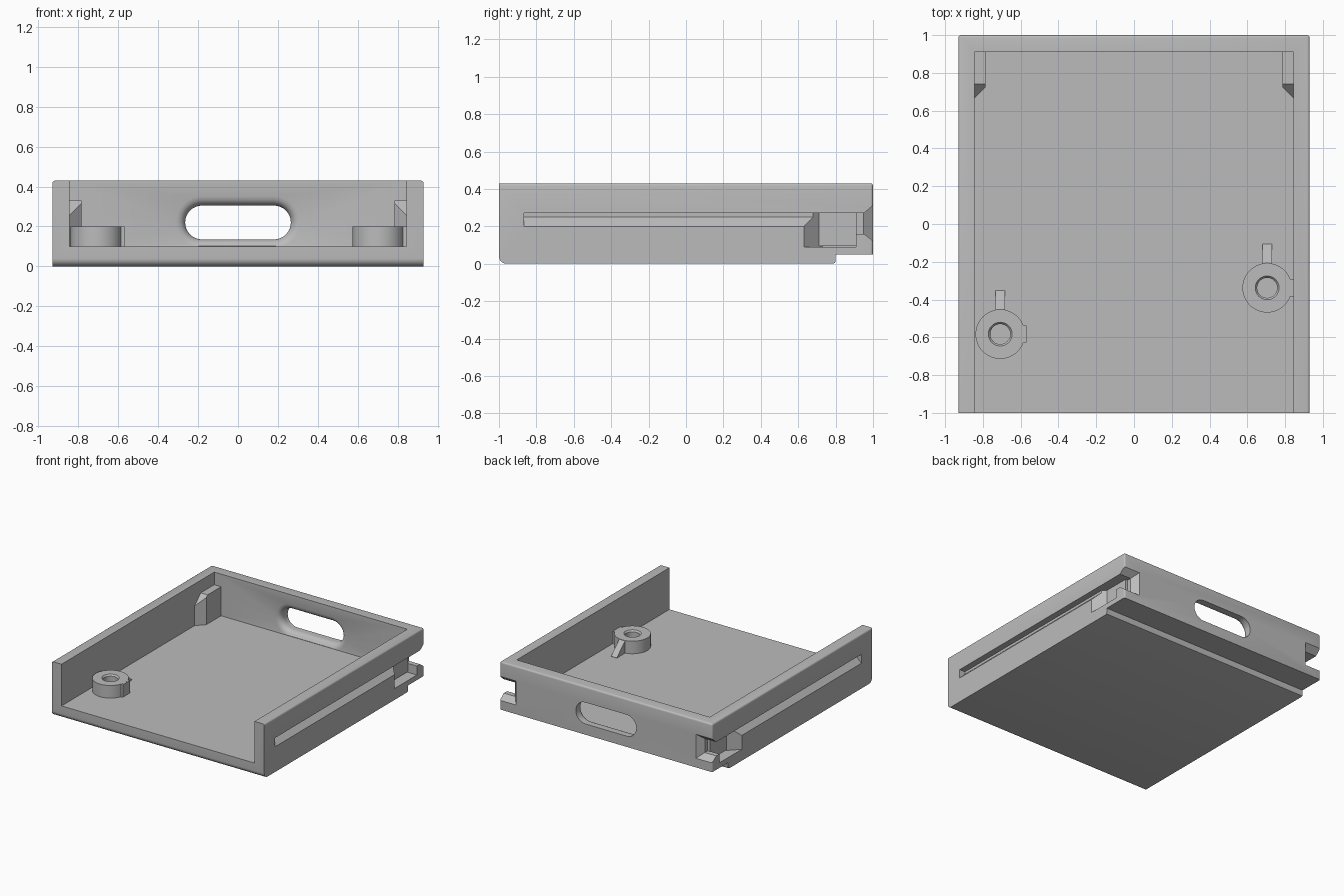
import bpy, bmesh
from math import sin, cos, pi, sqrt, radians

default = bpy.data.objects.get("Cube")
if default:
    bpy.data.objects.remove(default, do_unlink=True)

grey = bpy.data.materials.new("plain grey")
grey.use_nodes = True
grey.diffuse_color = (0.5, 0.5, 0.5, 1)
grey.node_tree.nodes["Principled BSDF"].inputs["Base Color"].default_value = (0.5, 0.5, 0.5, 1)

W, TOP, FLOOR = 0.93, 0.43, 0.1       # half width, height, floor height
IN_X, IN_Y = 0.845, 0.91              # inner faces of the walls


def finish(name, bm):
    bmesh.ops.recalc_face_normals(bm, faces=bm.faces[:])
    mesh = bpy.data.meshes.new(name)
    bm.to_mesh(mesh)
    bm.free()
    mesh.materials.append(grey)
    obj = bpy.data.objects.new(name, mesh)
    bpy.context.collection.objects.link(obj)
    return obj


def loft_bm(rings):
    """Closed solid skinned through rings of equal length."""
    bm = bmesh.new()
    rows = [[bm.verts.new(p) for p in ring] for ring in rings]
    for a, b in zip(rows, rows[1:]):
        for i in range(len(a)):
            j = (i + 1) % len(a)
            bm.faces.new((a[i], a[j], b[j], b[i]))
    bm.faces.new(rows[0][::-1])
    bm.faces.new(rows[-1])
    bmesh.ops.recalc_face_normals(bm, faces=bm.faces[:])
    return bm


def loft(name, rings):
    return finish(name, loft_bm(rings))


def box(name, x0, x1, y0, y1, z0, z1):
    return loft(name, [[(x0, y0, z), (x1, y0, z), (x1, y1, z), (x0, y1, z)] for z in (z0, z1)])


def cut(target, cutter):
    mod = target.modifiers.new("cut", "BOOLEAN")
    mod.operation, mod.solver, mod.object = "DIFFERENCE", "EXACT", cutter
    bpy.context.view_layer.objects.active = target
    bpy.ops.object.modifier_apply(modifier=mod.name)
    bpy.data.objects.remove(cutter, do_unlink=True)


# Tray body: side outline with a rounded front lower edge and a rear step
r = 0.04
outline = [(-1 + r - r * cos(a), r - r * sin(a)) for a in [i * pi / 16 for i in range(9)]]
outline += [(0.785, 0), (0.796, 0.004), (0.8, 0.015), (0.8, 0.05), (1, 0.05), (1, TOP), (-1, TOP)]
bm = loft_bm([[(x, y, z) for y, z in outline] for x in (-W, W)])


def soft(edge):
    a, b = (v.co for v in edge.verts)
    top = min(a.z, b.z) > TOP - 0.001 and max(a.y, b.y) > 0
    rear = min(a.y, b.y) > 0.99 and abs(a.x - b.x) < 0.001
    return top or rear


bmesh.ops.bevel(bm, geom=[e for e in bm.edges if soft(e)], offset=0.014,
                offset_type="OFFSET", segments=4, profile=0.5, affect="EDGES")
body = finish("tray_body", bm)
cut(body, box("cavity_cutter", -IN_X, IN_X, -1.1, IN_Y, FLOOR, 0.6))

# Handle slot in the rear wall, rounded over on the inside
rings = []
for y in [IN_Y - 0.001 + 0.05 * i / 8 for i in range(9)] + [1.05]:
    t = max(0, min(1, (0.96 - y) / 0.05))
    rad = 0.085 + 0.05 * (1 - sqrt(1 - t * t))
    ring = []
    for side in (1, -1):
        for i in range(17):
            a = side * pi / 2 - pi / 2 + i * pi / 16 - (pi / 2 if side < 0 else 0)
            a = -pi / 2 + i * pi / 16 + (0 if side > 0 else pi)
            ring.append((side * 0.18 + rad * cos(a), y, max(FLOOR + 0.001, 0.22 + rad * sin(a))))
    rings.append(ring)
cut(body, loft("handle_cutter", rings))

# Side rail grooves, latch pockets and their flared rear mouths
for s in (1, -1):
    groove = [(0.95, 0.18), (0.88, 0.25), (0.88, 0.27), (0.95, 0.27)]
    cut(body, loft("groove_cutter", [[(s * x, y, z) for x, z in groove] for y in (-0.865, 0.75)]))
    pocket = [(0.95, 0.61), (0.83, 0.73), (0.83, IN_Y), (0.95, IN_Y)]
    cut(body, loft("pocket_cutter", [[(s * x, y, z) for x, y in pocket] for z in (0.09, 0.27)]))
    mouth = [(0.89, 0.83, 0.16, 0.27), (0.95, 0.83, 0.16, 0.27), (1.01, 0.78, 0.115, 0.32)]
    cut(body, loft("mouth_cutter", [[(s * x, y, lo), (s * 0.96, y, lo), (s * 0.96, y, hi), (s * x, y, hi)]
                                    for y, x, lo, hi in mouth]))

# Chamfered blocks in the rear inner corners
parts = [body]
for s, side in ((1, "left"), (-1, "right")):
    bm = bmesh.new()
    plan = [(0.85, 0.66), (0.785, 0.725), (0.785, 0.74), (0.85, 0.74), (0.785, 0.915), (0.85, 0.915)]
    for x, y in plan:
        bm.verts.new((s * x, y, FLOOR - 0.005))
        bm.verts.new((s * x, y, 0.33 - max(0, 0.74 - y)))
    bmesh.ops.convex_hull(bm, input=bm.verts[:])
    bmesh.ops.dissolve_limit(bm, angle_limit=0.01, verts=bm.verts[:], edges=bm.edges[:])
    parts.append(finish(side + "_corner_block", bm))

# Screw bosses with a side tab and a sloping rib
for side, cx, cy in (("left", 0.705, -0.338), ("right", -0.708, -0.583)):
    steps = [(0.131, 0.095), (0.131, 0.2), (0.063, 0.2), (0.053, 0.188), (0.053, 0.101)]
    angles = [i * pi / 24 for i in range(48)]
    parts.append(loft(side + "_boss", [[(cx + q * cos(a), cy + q * sin(a), z) for a in angles]
                                       for q, z in steps]))
    parts.append(box(side + "_boss_tab", cx + 0.1, cx + 0.139, cy - 0.045, cy + 0.045, 0.095, 0.199))
    rib = [(0.1, 0.095), (0.232, 0.095), (0.232, 0.102), (0.13, 0.198), (0.1, 0.198)]
    parts.append(loft(side + "_boss_rib", [[(x, cy + y, z) for y, z in rib]
                                           for x in (cx - 0.025, cx + 0.025)]))

# Smooth the rounded surfaces and keep the edges crisp
bpy.ops.object.select_all(action="DESELECT")
for obj in parts:
    obj.select_set(True)
bpy.context.view_layer.objects.active = body
bpy.ops.object.shade_smooth_by_angle(angle=radians(30))
